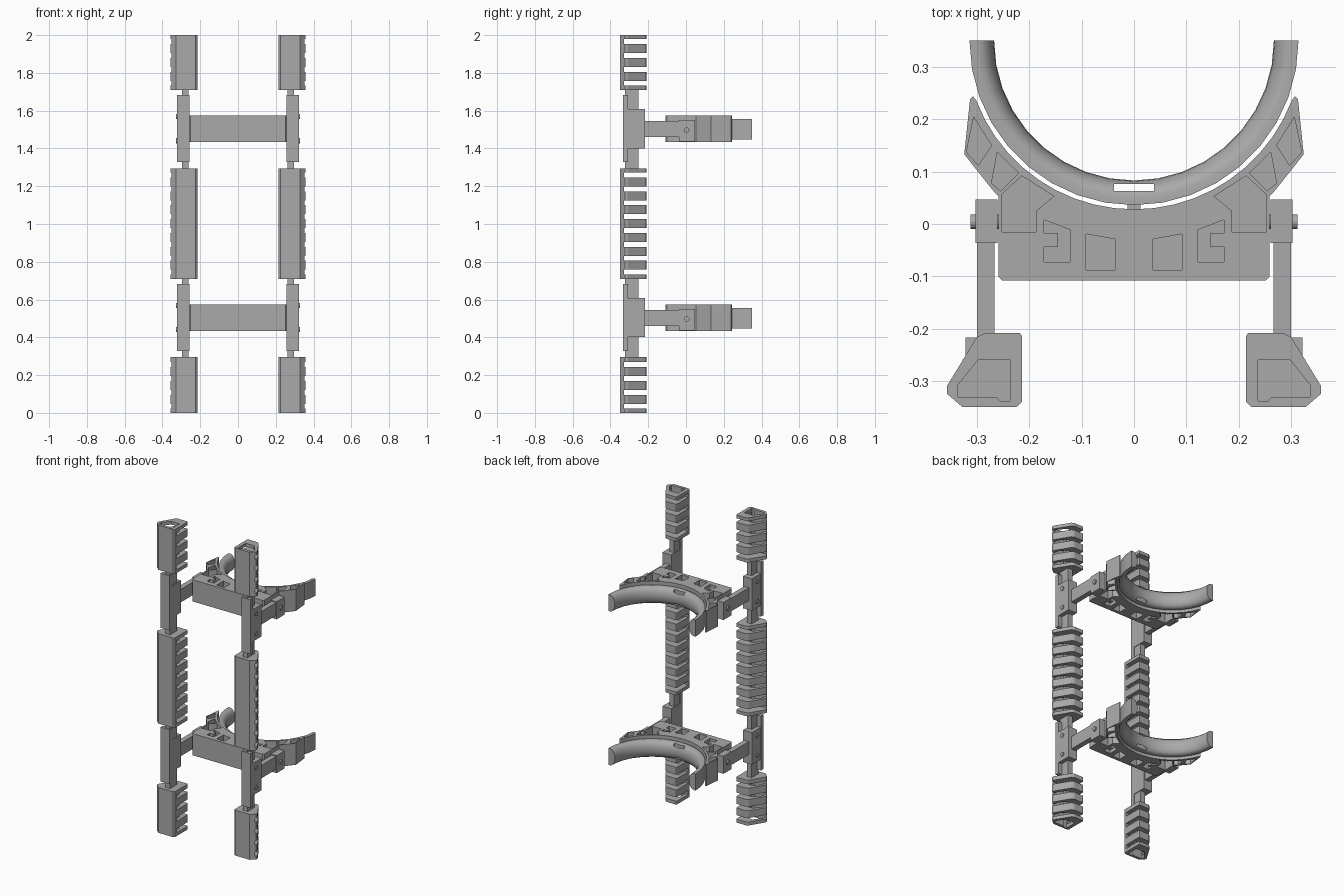
import bpy, bmesh, math
from mathutils import Matrix

default = bpy.data.objects.get("Cube")
if default:
    bpy.data.objects.remove(default)

# One plain grey for everything
grey = bpy.data.materials.new("plain_grey")
grey.use_nodes = True
COLOUR = (0.4, 0.4, 0.4, 1)
grey.diffuse_color = COLOUR
grey.node_tree.nodes["Principled BSDF"].inputs["Base Color"].default_value = COLOUR


def finish(name, bm):
    bmesh.ops.recalc_face_normals(bm, faces=bm.faces)
    mesh = bpy.data.meshes.new(name)
    bm.to_mesh(mesh)
    bm.free()
    mesh.materials.append(grey)
    ob = bpy.data.objects.new(name, mesh)
    bpy.context.collection.objects.link(ob)
    return ob


def add_prism(bm, outline, z0, z1):
    face = bm.faces.new([bm.verts.new((x, y, z0)) for x, y in outline])
    top = bmesh.ops.extrude_face_region(bm, geom=[face])["geom"]
    for v in top:
        if isinstance(v, bmesh.types.BMVert):
            v.co.z = z1


def prism(name, outline, z0, z1):
    bm = bmesh.new()
    add_prism(bm, outline, z0, z1)
    return finish(name, bm)


def rect(x0, x1, y0, y1):
    return [(x0, y0), (x1, y0), (x1, y1), (x0, y1)]


def mirrored(outline, side):
    return [(x * side, y) for x, y in outline]


def box(name, side, x0, x1, y0, y1, z0, z1):
    return prism(name, mirrored(rect(x0, x1, y0, y1), side), z0, z1)


def bolt(name, side, x0, x1, y, z, radius):
    bm = bmesh.new()
    turn = Matrix.Translation((side * (x0 + x1) / 2, y, z)) @ Matrix.Rotation(math.pi / 2, 4, 'Y')
    bmesh.ops.create_cone(bm, cap_ends=True, segments=16, radius1=radius, radius2=radius,
                          depth=x1 - x0, matrix=turn)
    return finish(name, bm)


def cut(ob, cutter):
    mod = ob.modifiers.new("cut", 'BOOLEAN')
    mod.operation, mod.solver, mod.object = 'DIFFERENCE', 'EXACT', cutter
    dg = bpy.context.evaluated_depsgraph_get()
    dg.update()
    mesh = bpy.data.meshes.new_from_object(ob.evaluated_get(dg))
    ob.modifiers.clear()
    ob.data = mesh
    bpy.data.objects.remove(cutter)


# Ribbed casings on the two posts
CASING = [(0.218, -0.208), (0.284, -0.208), (0.300, -0.216), (0.357, -0.309), (0.357, -0.324),
          (0.328, -0.349), (0.224, -0.349), (0.214, -0.340), (0.214, -0.214)]
HOLLOW = [(0.298, -0.26), (0.237, -0.26), (0.237, -0.338), (0.256, -0.338), (0.263, -0.33),
          (0.336, -0.33), (0.336, -0.307)]
PITCH, GAP = 0.0735, 0.026


def casing(name, side, z0, z1, hollow, first_gap, gaps):
    ob = prism(name, mirrored(CASING, side), z0, z1)
    cut(ob, prism("hollow_cutter", mirrored(HOLLOW, side), *hollow))
    bm = bmesh.new()
    for i in range(gaps):
        z = first_gap + i * PITCH
        add_prism(bm, mirrored(rect(0.1, 0.5, -0.328, -0.1), side), z, z + GAP)
    cut(ob, finish("slot_cutter", bm))


for side, label in ((1, "left"), (-1, "right")):
    casing(label + "_lower_casing", side, 0, 0.295, (-0.1, 0.272), 0.022, 4)
    casing(label + "_middle_casing", side, 0.71, 1.295, (0.733, 1.272), 0.732, 8)
    casing(label + "_upper_casing", side, 1.71, 2.0, (1.732, 2.1), 1.732, 4)

# Bridge outline: straight front, angled wings, round saddle at the back
CENTRE_Y = 0.35
WING = [(0.251, -0.108), (0.259, -0.100), (0.259, 0.053), (0.270, 0.065), (0.324, 0.133),
        (0.313, 0.238), (0.307, 0.244)]
SADDLE = [(0.322 * math.cos(a), CENTRE_Y + 0.322 * math.sin(a))
          for a in (math.radians(-21 - 138 * i / 20) for i in range(21))]
BRIDGE = WING + SADDLE + [(-x, y) for x, y in reversed(WING)]
POCKETS = [
    [(0.092, -0.019), (0.036, -0.029), (0.036, -0.088), (0.092, -0.088)],
    [(0.172, 0.008), (0.122, -0.011), (0.122, -0.073), (0.172, -0.073),
     (0.172, -0.044), (0.145, -0.044), (0.145, -0.017), (0.172, -0.017)],
    [(0.252, -0.015), (0.187, -0.015), (0.187, 0.025), (0.153, 0.053), (0.214, 0.092), (0.252, 0.057)],
    [(0.261, 0.137), (0.220, 0.097), (0.254, 0.063), (0.272, 0.078)],
    [(0.306, 0.204), (0.272, 0.150), (0.297, 0.112), (0.320, 0.137)],
]


def bridge(name, z0, z1):
    ob = prism(name, BRIDGE, z0, z1)
    bm = bmesh.new()
    for pocket in POCKETS:
        for side in (1, -1):
            add_prism(bm, mirrored(pocket, side), z1 - 0.06, z1 + 0.05)
            add_prism(bm, mirrored(pocket, side), z0 - 0.05, z0 + 0.06)
    cut(ob, finish("pocket_cutter", bm))


# Half-round cradle with an inward bulge and a strap slot
def cradle(name, zc):
    half = 0.054
    section = [(0.300 - 0.033 * math.cos(t * math.pi / 2), half * math.sin(t * math.pi / 2))
               for t in (i / 5 for i in range(-5, 6))]
    section += [(0.314, half), (0.314, -half)]
    bm = bmesh.new()
    rings = []
    for i in range(19):
        a = math.pi * (1 + i / 18)
        rings.append([bm.verts.new((r * math.cos(a), CENTRE_Y + r * math.sin(a), zc + z))
                      for r, z in section])
    for a, b in zip(rings, rings[1:]):
        for j in range(len(section)):
            k = (j + 1) % len(section)
            bm.faces.new((a[j], a[k], b[k], b[j]))
    bm.faces.new(rings[0])
    bm.faces.new(rings[-1])
    ob = finish(name, bm)
    cut(ob, prism("strap_cutter", rect(-0.038, 0.038, 0.063, 0.076), zc - 0.2, zc + 0.2))
    bpy.ops.object.select_all(action='DESELECT')
    ob.select_set(True)
    bpy.context.view_layer.objects.active = ob
    bpy.ops.object.shade_smooth_by_angle(angle=math.radians(30))


# Two identical carriers joining the posts
for level, zc in (("lower", 0.503), ("upper", 1.503)):
    bridge(level + "_bridge", zc - 0.07, zc + 0.071)
    cradle(level + "_cradle", zc - 0.002)
    box(level + "_cradle_link", 1, -0.012, 0.012, 0.02, 0.045, zc - 0.03, zc + 0.03)
    for side, label in ((1, "left"), (-1, "right")):
        n = f"{level}_{label}_"
        box(n + "rail", side, 0.262, 0.296, -0.324, -0.252, zc - 0.21, zc + 0.21)
        box(n + "front_plate", side, 0.258, 0.323, -0.333, -0.308, zc - 0.175, zc + 0.18)
        box(n + "bracket", side, 0.258, 0.322, -0.325, -0.217, zc - 0.102, zc + 0.106)
        box(n + "arm", side, 0.266, 0.300, -0.22, 0.04, zc - 0.042, zc + 0.042)
        box(n + "arm_end", side, 0.261, 0.303, -0.036, 0.047, zc - 0.066, zc + 0.048)
        bolt(n + "pivot_bolt", side, 0.25, 0.312, 0.004, zc - 0.006, 0.014)
        for dz, place in ((0.066, "top"), (-0.062, "bottom")):
            bolt(n + place + "_bolt", side, 0.30, 0.327, -0.273, zc + dz, 0.014)
